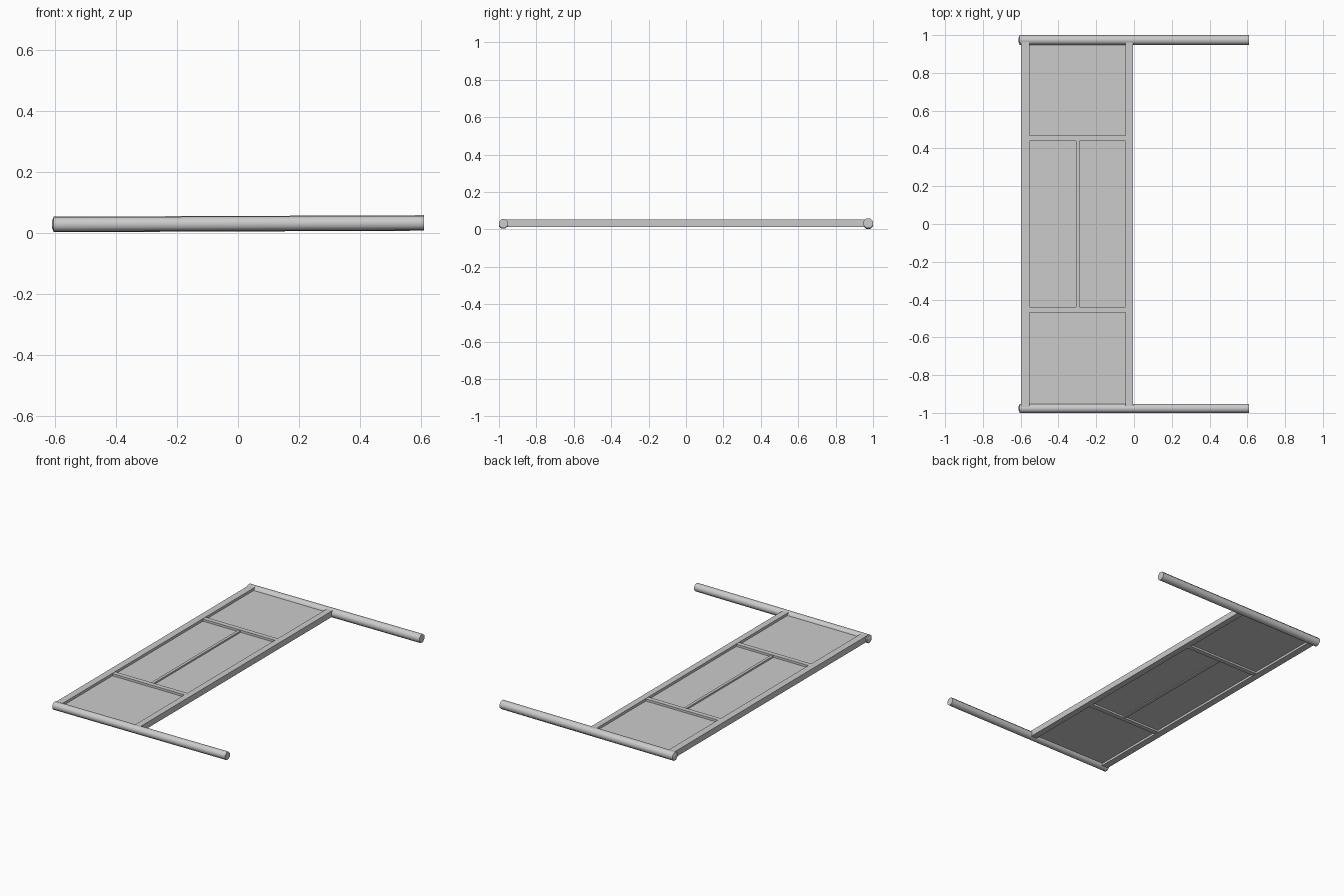
import bpy
import math
from mathutils import Matrix

cube = bpy.data.objects.get("Cube")
if cube:
    bpy.data.objects.remove(cube)

grey = bpy.data.materials.new("plain_grey")
grey.use_nodes = True
colour = (0.6, 0.6, 0.6, 1)
grey.diffuse_color = colour
grey.node_tree.nodes["Principled BSDF"].inputs["Base Color"].default_value = colour


def box(name, x0, x1, y0, y1, z0, z1):
    """Rectangular board given by its limits."""
    bpy.ops.mesh.primitive_cube_add(size=1)
    ob = bpy.context.object
    ob.name = name
    ob.data.transform(Matrix.Translation(((x0 + x1) / 2, (y0 + y1) / 2, (z0 + z1) / 2))
                      @ Matrix.Diagonal((x1 - x0, y1 - y0, z1 - z0, 1)))
    ob.data.materials.append(grey)
    return ob


def post(name, y, radius):
    """Eight-sided leg post lying along x, with a blunt point at the top end."""
    bpy.ops.mesh.primitive_cylinder_add(vertices=8, radius=radius, depth=1.215)
    ob = bpy.context.object
    ob.name = name
    me = ob.data
    me.transform(Matrix.Rotation(math.pi / 8, 4, "Z"))
    me.transform(Matrix.Rotation(math.pi / 2, 4, "Y"))
    # Slight slope along the length
    me.transform(Matrix.Translation((0.0025, y, 0.03)) @ Matrix.Rotation(-0.004, 4, "Y"))
    me.materials.append(grey)
    bpy.ops.object.shade_smooth_by_angle(angle=math.radians(50))
    # Low pointed cap on the short end
    bpy.ops.mesh.primitive_cone_add(vertices=8, radius1=radius, radius2=radius * 0.4, depth=0.006)
    cap = bpy.context.object
    cap.name = name + "_cap"
    cap.data.transform(Matrix.Rotation(math.pi / 8, 4, "Z"))
    cap.data.transform(Matrix.Rotation(-math.pi / 2, 4, "Y"))
    cap.data.transform(Matrix.Translation((-0.608, y, 0.0276)))
    cap.data.materials.append(grey)


# Leg posts
post("front_post", -0.976, 0.0255)
post("back_post", 0.974, 0.0275)

# Long rails between the posts
box("top_rail", -0.598, -0.554, -0.97, 0.97, 0.014, 0.052)
box("bottom_rail", -0.046, -0.006, -0.97, 0.97, 0.014, 0.052)

# Cross bars and centre bar dividing the panel
for side, y in (("front", -0.454), ("back", 0.454)):
    box(side + "_cross_bar", -0.556, -0.044, y - 0.015, y + 0.015, 0.016, 0.05)
box("centre_bar", -0.307, -0.289, -0.445, 0.445, 0.022, 0.046)

# Recessed panel
box("panel", -0.57, -0.03, -0.965, 0.965, 0.028, 0.036)
